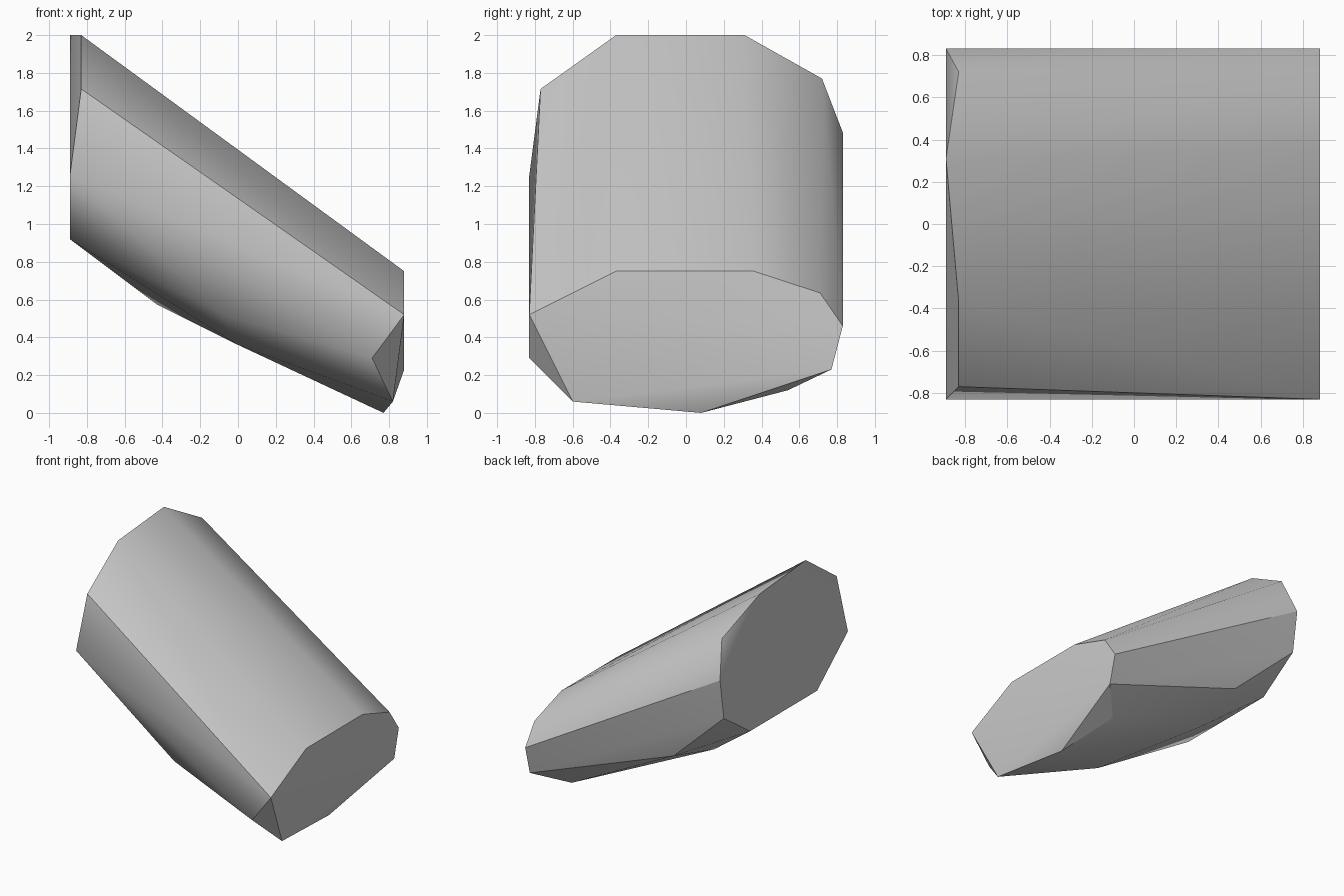
import bpy
import bmesh
import math

# Remove the default cube
default_cube = bpy.data.objects.get("Cube")
if default_cube:
    bpy.data.objects.remove(default_cube, do_unlink=True)


def make_material(name, colour):
    material = bpy.data.materials.new(name)
    material.use_nodes = True
    material.diffuse_color = colour
    shader = material.node_tree.nodes["Principled BSDF"]
    shader.inputs["Base Color"].default_value = colour
    return material


def make_hull(name, corners, material):
    """Wrap the corner points in a faceted convex skin."""
    mesh = bpy.data.meshes.new(name)
    bm = bmesh.new()
    for corner in corners:
        bm.verts.new(corner)
    bmesh.ops.convex_hull(bm, input=bm.verts)
    loose = [v for v in bm.verts if not v.link_faces]
    bmesh.ops.delete(bm, geom=loose, context="VERTS")
    bmesh.ops.dissolve_limit(bm, angle_limit=math.radians(1),
                             verts=bm.verts, edges=bm.edges)
    bmesh.ops.recalc_face_normals(bm, faces=bm.faces)
    bm.to_mesh(mesh)
    bm.free()
    mesh.materials.append(material)
    hull = bpy.data.objects.new(name, mesh)
    bpy.context.collection.objects.link(hull)
    return hull


# Shared planes: end caps, the slightly bevelled rim, and the half width
left_end, right_end, rim, side = 0.88, -0.89, -0.83, 0.83

# Upper cap outline, front edge over the top to the back and underneath
upper_cap = [
    (right_end, -side, 1.255), (rim, -0.77, 1.715), (rim, -0.37, 2),
    (right_end, 0.31, 2), (rim, 0.72, 1.77), (right_end, side, 1.485),
    (right_end, 0.78, 1.155), (right_end, 0.44, 0.92),
    (right_end, -0.43, 0.92),
]

# Lower cap outline in the same order
lower_cap = [
    (left_end, -side, 0.52), (left_end, -0.37, 0.75),
    (left_end, 0.36, 0.75), (left_end, 0.71, 0.635),
    (left_end, side, 0.46), (left_end, 0.77, 0.23),
    (0.77, 0.08, 0), (0.82, -0.6, 0.06),
]

# Chipped corners along the underside
underside = [
    (0.71, -side, 0.29), (0.66, 0.54, 0.12), (-0.08, -0.715, 0.52),
    (-0.43, 0.25, 0.575), (-0.385, 0.71, 0.685), (0, -0.42, 0.36),
]

# Stone block with soft long sides and crisp ends
grey = make_material("stone_grey", (0.6, 0.6, 0.6, 1))
stone = make_hull("slanted_stone", upper_cap + lower_cap + underside, grey)
bpy.ops.object.select_all(action="DESELECT")
stone.select_set(True)
bpy.context.view_layer.objects.active = stone
bpy.ops.object.shade_smooth_by_angle(angle=math.radians(30))
